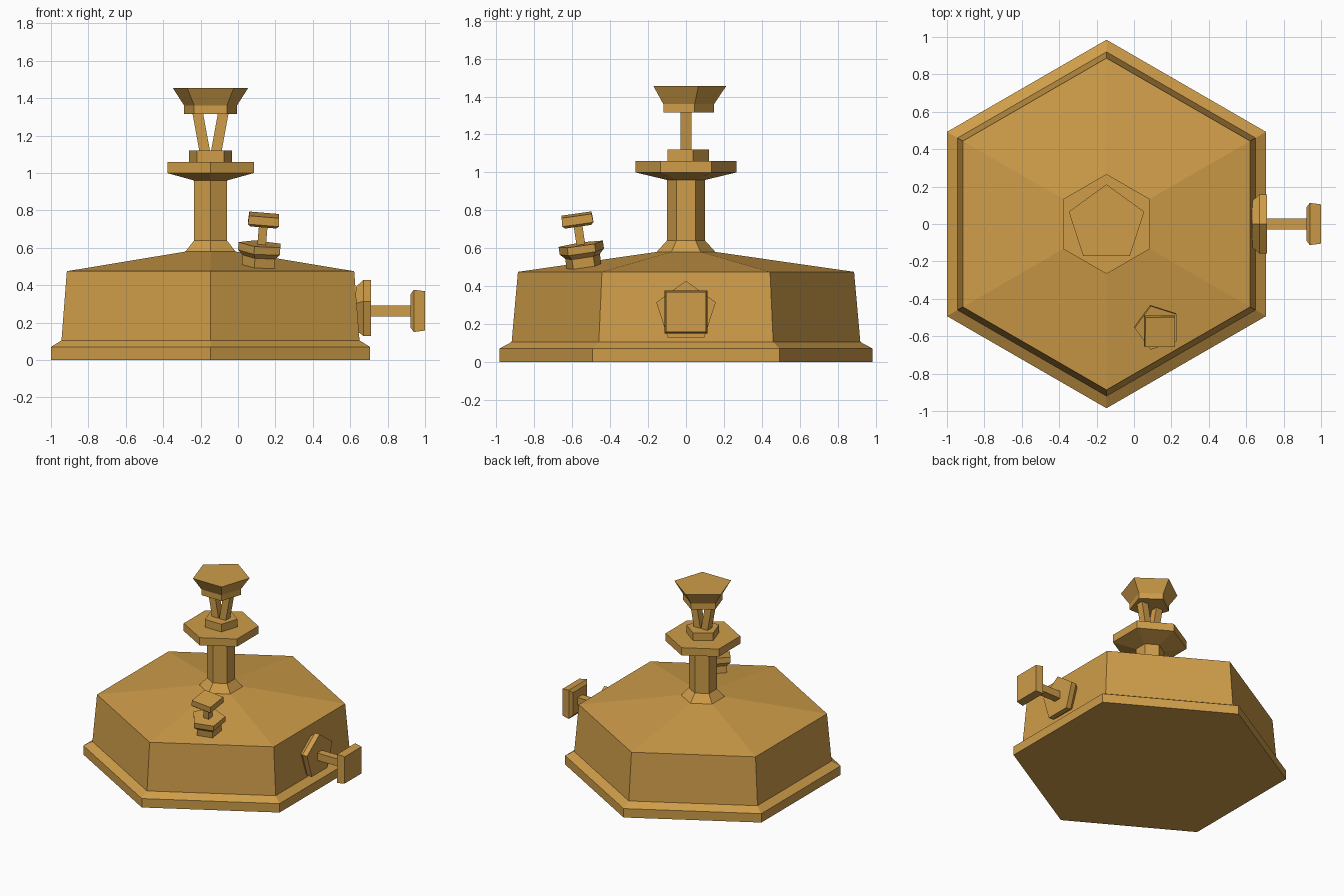
import bpy, bmesh, math
from mathutils import Matrix, Vector

cube = bpy.data.objects.get("Cube")
if cube:
    bpy.data.objects.remove(cube, do_unlink=True)

brass = bpy.data.materials.new("warm_brass")
brass.use_nodes = True
colour = (0.62, 0.335, 0.066, 1)
brass.diffuse_color = colour
brass.node_tree.nodes["Principled BSDF"].inputs["Base Color"].default_value = colour

CX = -0.147  # main axis of the body


def lathe(name, profile, sides, start, matrix):
    """Faceted solid from (radius, height) rings around local z."""
    bm = bmesh.new()
    rings = []
    for r, h in profile:
        ring = []
        for i in range(sides):
            a = math.radians(start) + math.tau * i / sides
            ring.append(bm.verts.new((r * math.cos(a), r * math.sin(a), h)))
        rings.append(ring)
    for low, high in zip(rings, rings[1:]):
        for i in range(sides):
            j = (i + 1) % sides
            bm.faces.new((low[i], low[j], high[j], high[i]))
    bm.faces.new(rings[0][::-1])
    bm.faces.new(rings[-1])
    bm.transform(matrix)
    mesh = bpy.data.meshes.new(name)
    bm.to_mesh(mesh)
    bm.free()
    mesh.materials.append(brass)
    obj = bpy.data.objects.new(name, mesh)
    bpy.context.collection.objects.link(obj)
    return obj


def square(profile):
    """Turn half widths into corner radii for four-sided parts."""
    return [(w * math.sqrt(2), h) for w, h in profile]


def valve(prefix, matrix, flange, stem, knob):
    lathe(prefix + "_flange", flange, 5, 180, matrix)
    lathe(prefix + "_stem", square(stem), 4, 45, matrix)
    lathe(prefix + "_knob", square(knob), 4, 45, matrix)


axis = Matrix.Translation((CX, 0, 0))

# Hexagonal body with stepped foot, sloped roof and central column
lathe("body", [(0.985, 0), (0.985, 0.07), (0.92, 0.105), (0.887, 0.475),
               (0.155, 0.58), (0.101, 0.64), (0.101, 0.96),
               (0.267, 1.0), (0.267, 1.06)], 6, 90, axis)

# Pentagonal cap and flared cup
lathe("column_cap", [(0.122, 1.05), (0.122, 1.12)], 5, 90, axis)
lathe("top_cup", [(0.148, 1.315), (0.148, 1.36), (0.212, 1.455)], 5, 90, axis)

# Pair of struts spreading up from the cap to the cup
for side, label in ((1, "left"), (-1, "right")):
    foot = Vector((CX + side * 0.028, 0, 1.1))
    head = Vector((CX + side * 0.07, 0, 1.33))
    lean = (head - foot).to_track_quat("Z", "Y").to_matrix().to_4x4()
    lathe(label + "_strut", square([(0.028, 0), (0.028, (head - foot).length)]),
          4, 45, Matrix.Translation(foot) @ lean)

# Valve on the left wall
wall = Matrix.Translation((0, 0, 0.263)) @ Matrix.Rotation(math.pi / 2, 4, "Y")
valve("wall_valve", wall,
      [(0.128, 0.63), (0.165, 0.67), (0.165, 0.71)],
      [(0.029, 0.7), (0.029, 0.94)],
      [(0.088, 0.922), (0.113, 0.94), (0.105, 1.0)])

# Valve standing square on the front left roof panel
normal = Vector((0.082, -0.142, 0.986))
tilt = Vector((0, 0, 1)).rotation_difference(normal).to_matrix().to_4x4()
valve("roof_valve", Matrix.Translation((0.117, -0.538, 0.5)) @ tilt,
      [(0.097, -0.01), (0.097, 0.055), (0.124, 0.08), (0.124, 0.122)],
      [(0.023, 0.115), (0.023, 0.24)],
      [(0.07, 0.222), (0.083, 0.235), (0.08, 0.28)])
